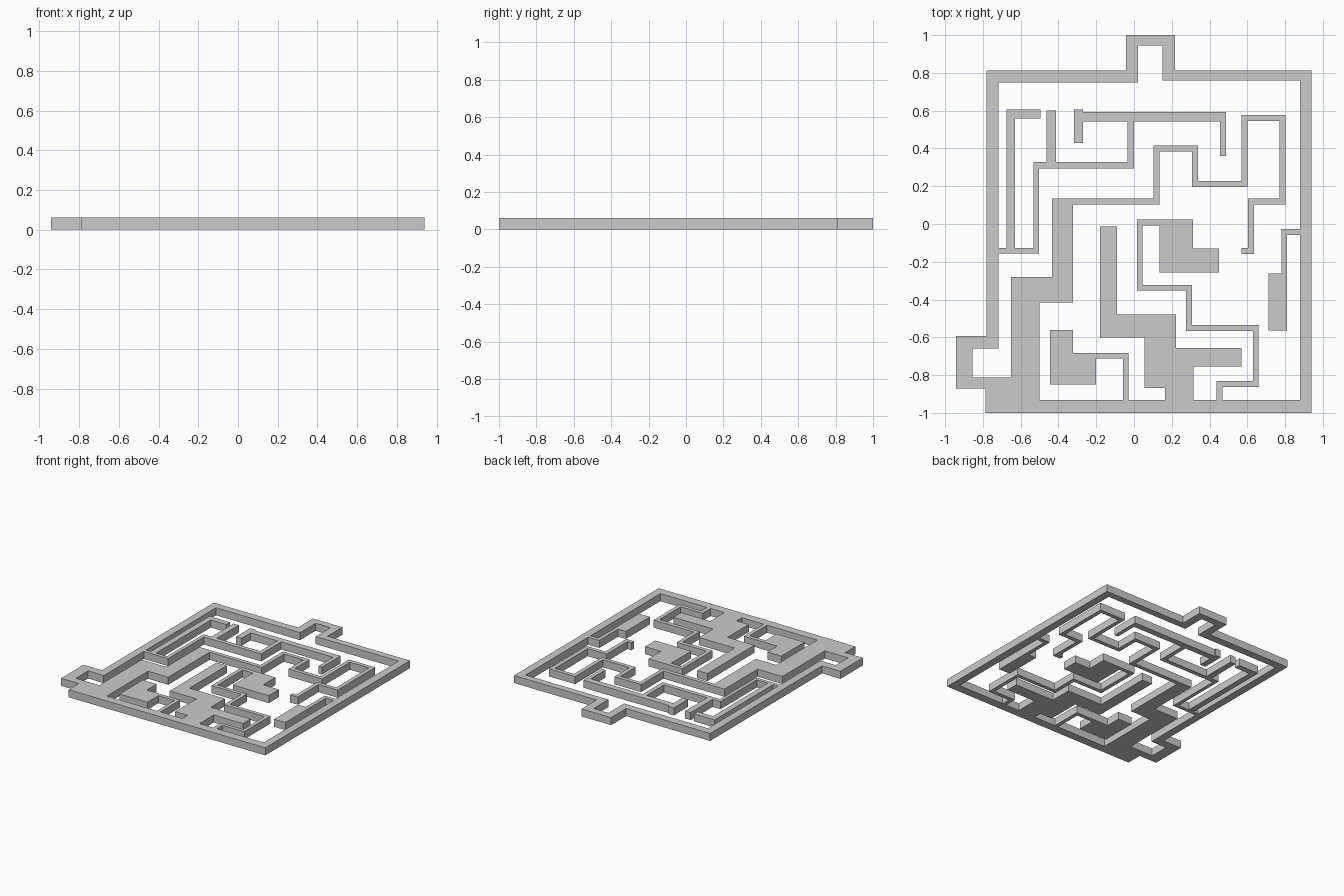
import bpy, bmesh

HEIGHT = 0.06
rects = []          # x0, y0, x1, y1 of every solid region


def block(x0, y0, x1, y1):
    rects.append(tuple(round(v, 3) for v in (x0, y0, x1, y1)))


def wall(width, *pts):
    """Right-angled wall along a centre line, with square ends."""
    h = width / 2
    for (ax, ay), (bx, by) in zip(pts, pts[1:]):
        block(min(ax, bx) - h, min(ay, by) - h, max(ax, bx) + h, max(ay, by) + h)


# Outer frame with the entrance bay on top and the exit bay on the left
wall(0.062, (-0.749, -0.627), (-0.749, 0.781), (-0.011, 0.781), (-0.011, 0.94))
block(-0.042, 0.945, 0.216, 1.0)
block(0.15, 0.76, 0.216, 1.0)
block(0.15, 0.76, 0.94, 0.813)
block(0.878, -1.0, 0.94, 0.813)
block(-0.787, -1.0, 0.94, -0.932)
block(-0.942, -0.658, -0.718, -0.592)
block(-0.942, -0.872, -0.855, -0.592)
block(-0.942, -0.872, -0.5, -0.812)

# Stepped mass at the lower left
block(-0.787, -1.0, -0.5, -0.812)
block(-0.65, -0.94, -0.5, -0.28)
block(-0.65, -0.415, -0.322, -0.28)
block(-0.433, -0.415, -0.322, 0.135)

# Long winding wall to the right
wall(0.032, (-0.4, 0.119), (0.119, 0.119), (0.119, 0.4), (0.322, 0.4),
     (0.322, 0.211), (0.586, 0.211), (0.586, 0.56), (0.785, 0.56),
     (0.785, 0.119), (0.62, 0.119), (0.62, -0.143), (0.585, -0.143))

# Upper left walls
wall(0.028, (-0.73, -0.142), (-0.518, -0.142), (-0.518, 0.31))
wall(0.034, (-0.515, 0.31), (-0.018, 0.31), (-0.018, 0.56))
wall(0.046, (-0.652, -0.12), (-0.652, 0.582), (-0.518, 0.582))
wall(0.048, (-0.438, 0.32), (-0.438, 0.577))
wall(0.048, (-0.293, 0.454), (-0.293, 0.582))
block(-0.317, 0.543, 0.486, 0.592)
block(0.455, 0.36, 0.486, 0.592)

# Centre mass
block(-0.18, -0.6, -0.09, -0.012)
block(-0.18, -0.6, 0.222, -0.48)
block(0.056, -0.867, 0.222, -0.48)
block(0.163, -0.94, 0.315, -0.657)
block(0.163, -0.754, 0.57, -0.657)

# Winding wall ending in the stepped centre block
wall(0.031, (0.2, 0.009), (0.031, 0.009), (0.031, -0.337), (0.291, -0.337),
     (0.291, -0.551), (0.644, -0.551), (0.644, -0.847), (0.452, -0.847), (0.452, -0.95))
block(0.135, -0.257, 0.312, 0.0245)
block(0.135, -0.257, 0.45, -0.13)

# Lower left block on a hooked wall
block(-0.445, -0.85, -0.322, -0.56)
block(-0.445, -0.85, -0.2, -0.683)
wall(0.03, (-0.22, -0.698), (-0.044, -0.698), (-0.044, -0.95))

# Right hand hook
block(0.712, -0.564, 0.81, -0.263)
wall(0.03, (0.795, -0.3), (0.795, -0.042), (0.9, -0.042))

# Merge all regions into one clean plan, then raise it
xs = sorted({v for r in rects for v in (r[0], r[2])})
ys = sorted({v for r in rects for v in (r[1], r[3])})
bm = bmesh.new()
verts = {}


def corner(i, j):
    if (i, j) not in verts:
        verts[i, j] = bm.verts.new((xs[i], ys[j], 0))
    return verts[i, j]


for i in range(len(xs) - 1):
    for j in range(len(ys) - 1):
        cx, cy = (xs[i] + xs[i + 1]) / 2, (ys[j] + ys[j + 1]) / 2
        if any(a < cx < c and b < cy < d for a, b, c, d in rects):
            bm.faces.new((corner(i, j), corner(i + 1, j),
                          corner(i + 1, j + 1), corner(i, j + 1)))
top = bmesh.ops.extrude_face_region(bm, geom=bm.faces[:], use_keep_orig=True)["geom"]
bmesh.ops.translate(bm, verts=[g for g in top if isinstance(g, bmesh.types.BMVert)],
                    vec=(0, 0, HEIGHT))
bmesh.ops.recalc_face_normals(bm, faces=bm.faces[:])
bmesh.ops.dissolve_limit(bm, angle_limit=0.01, verts=bm.verts[:], edges=bm.edges[:])

mesh = bpy.data.meshes.new("maze_walls")
bm.to_mesh(mesh)
bm.free()
bpy.context.collection.objects.link(bpy.data.objects.new("maze_walls", mesh))
